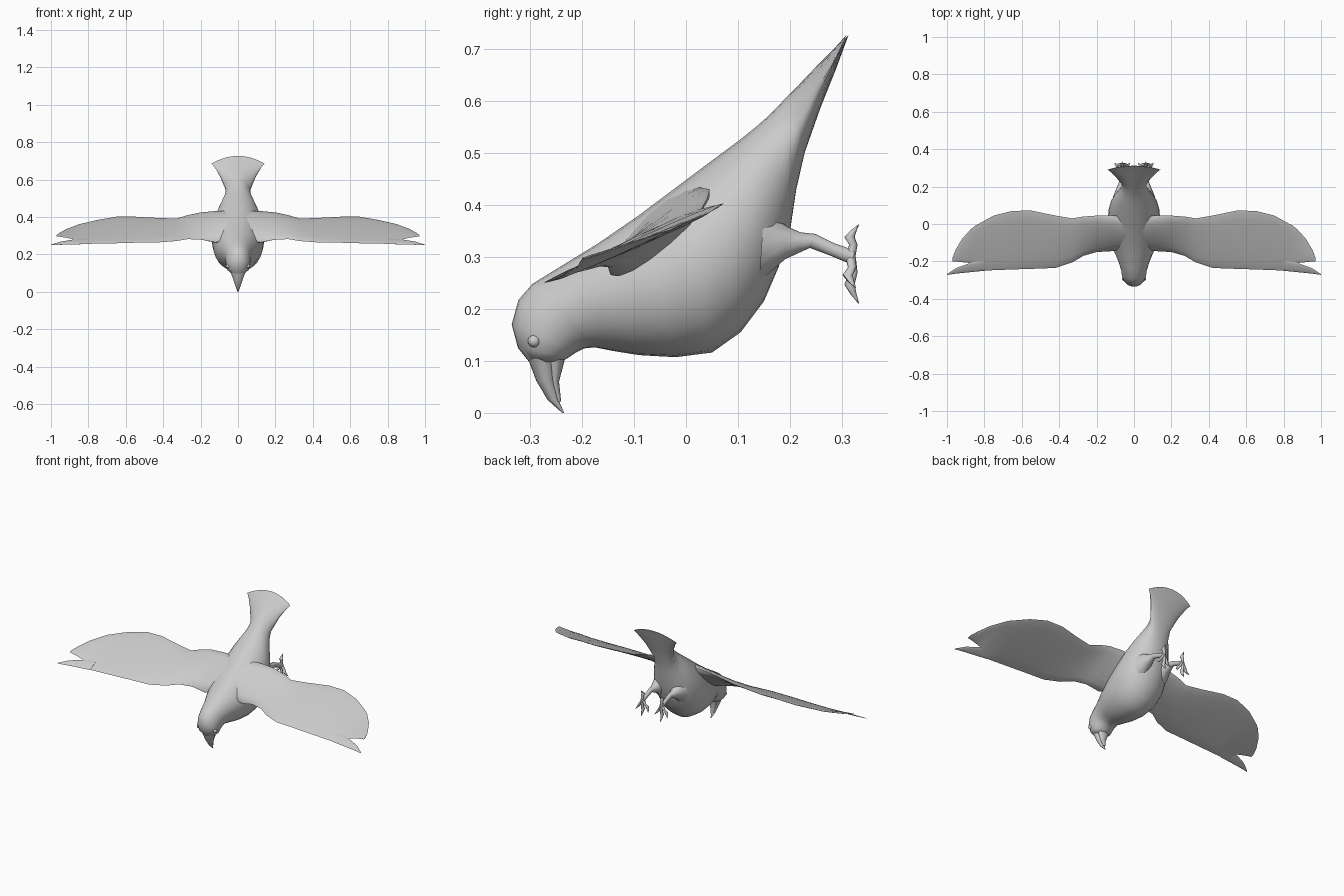
import bpy
import bmesh
import math
from mathutils import Vector

cube = bpy.data.objects.get("Cube")
if cube:
    bpy.data.objects.remove(cube, do_unlink=True)

grey = bpy.data.materials.new("plain_grey")
grey.use_nodes = True
colour = (0.6, 0.6, 0.6, 1)
grey.diffuse_color = colour
grey.node_tree.nodes["Principled BSDF"].inputs["Base Color"].default_value = colour


def ring(centre, u, v, sides):
    """Ellipse of points around a centre with half axes u and v."""
    turns = [math.tau * i / sides for i in range(sides)]
    return [centre + u * math.cos(a) + v * math.sin(a) for a in turns]


def side_ring(top, bottom, half_width, x=0, sides=20):
    """Ellipse between two points of the side outline, given as (y, z)."""
    a, b = Vector((x, *top)), Vector((x, *bottom))
    return ring((a + b) / 2, Vector((half_width, 0, 0)), (a - b) / 2, sides)


def loft(name, rings, angle=50):
    """Skin a list of rings, closing both ends."""
    bm = bmesh.new()
    loops = [[bm.verts.new(p) for p in r] for r in rings]
    n = len(loops[0])
    for a, b in zip(loops, loops[1:]):
        for i in range(n):
            j = (i + 1) % n
            bm.faces.new((a[i], a[j], b[j], b[i]))
    bm.faces.new(loops[0])
    bm.faces.new(loops[-1])
    bmesh.ops.recalc_face_normals(bm, faces=bm.faces)
    mesh = bpy.data.meshes.new(name)
    bm.to_mesh(mesh)
    bm.free()
    obj = bpy.data.objects.new(name, mesh)
    bpy.context.collection.objects.link(obj)
    finish(obj, angle)


def finish(obj, angle=50):
    obj.data.materials.append(grey)
    bpy.ops.object.select_all(action="DESELECT")
    obj.select_set(True)
    bpy.context.view_layer.objects.active = obj
    bpy.ops.object.shade_smooth_by_angle(angle=math.radians(angle))


# Head, body and tail: upper outline, lower outline, half width
outline = [
    ((-.300, .096), (-.236, .100), .035),
    ((-.323, .125), (-.225, .107), .055),
    ((-.335, .170), (-.210, .117), .063),
    ((-.322, .217), (-.195, .124), .067),
    ((-.295, .248), (-.175, .126), .070),
    ((-.240, .282), (-.140, .119), .085),
    ((-.170, .325), (-.090, .111), .112),
    ((-.090, .380), (-.020, .107), .132),
    ((-.010, .440), (.050, .116), .140),
    ((.050, .485), (.105, .155), .136),
    ((.100, .522), (.150, .215), .122),
    ((.135, .550), (.178, .280), .102),
    ((.160, .572), (.200, .350), .082),
    ((.185, .598), (.212, .430), .067),
    ((.205, .618), (.228, .500), .068),
    ((.245, .660), (.258, .585), .097),
    ((.282, .697), (.288, .660), .125),
    ((.309, .727), (.312, .725), .142),
]
body = [side_ring(*o, sides=28) for o in outline]
for amount, r in ((.8, body[-2]), (2, body[-1])):
    for p in r:
        drop = amount * p.x ** 2
        p.y -= drop * .5
        p.z -= drop
loft("body", body)

# Beak halves
loft("upper_beak", [side_ring(*o) for o in (
    ((-.304, .105), (-.252, .110), .040),
    ((-.288, .062), (-.251, .062), .024),
    ((-.266, .025), (-.245, .025), .012),
    ((-.238, 0), (-.234, 0), .002))])
loft("lower_beak", [side_ring(*o) for o in (
    ((-.270, .105), (-.233, .102), .032),
    ((-.262, .062), (-.244, .060), .017),
    ((-.248, .022), (-.240, .022), .007))])

# Wings: x, leading edge, trailing edge, thickness
wing = [
    (.03, (-.13, .28), (.04, .43), .080),
    (.12, (-.145, .265), (.045, .43), .060),
    (.20, (-.15, .28), (.045, .425), .035),
    (.27, (-.17, .282), (.04, .41), .024),
    (.33, (-.205, .272), (.03, .392), .018),
    (.42, (-.235, .265), (.045, .395), .017),
    (.55, (-.24, .263), (.072, .402), .016),
    (.65, (-.243, .26), (.07, .402), .014),
    (.75, (-.247, .258), (.045, .385), .012),
    (.85, (-.25, .256), (-.01, .362), .010),
    (.875, (-.208, .28), (-.03, .352), .008),
    (.92, (-.204, .29), (-.08, .335), .006),
    (.955, (-.20, .295), (-.14, .315), .005),
    (.97, (-.20, .297), (-.18, .303), .003),
]
tip_feather = [
    (.80, (-.25, .256), (-.19, .285), .008),
    (.88, (-.258, .254), (-.21, .28), .007),
    (.95, (-.265, .252), (-.235, .268), .005),
    (1.0, (-.272, .25), (-.268, .253), .002),
]


def wing_rings(stations, side):
    rings = []
    for x, lead, trail, thick in stations:
        a, b = Vector((side * x, *lead)), Vector((side * x, *trail))
        chord = (b - a) / 2
        up = Vector((0, -chord.z, chord.y)).normalized() * thick / 2
        rings.append(ring((a + b) / 2, chord, up, 16))
    return rings


# Toe tips relative to the foot: x, y, z
toes = {"inner": (-.042, .010, -.062), "middle": (0, .016, -.092),
        "outer": (.042, .010, -.062), "hind": (0, .016, .060)}

for label, s in (("left", 1), ("right", -1)):
    loft(label + "_wing", wing_rings(wing, s))
    loft(label + "_tip_feather", wing_rings(tip_feather, s))

    # Leg
    loft(label + "_leg", [side_ring(t, b, w, s * .063, 12) for t, b, w in (
        ((.150, .390), (.140, .250), .050),
        ((.195, .358), (.190, .295), .030),
        ((.220, .347), (.218, .308), .019),
        ((.248, .344), (.238, .317), .013),
        ((.285, .326), (.278, .302), .010),
        ((.325, .312), (.318, .285), .012))])

    # Toes, thick at the knuckle and pointed at the claw
    foot = Vector((s * .063, .316, .302))
    for toe, tip in toes.items():
        reach = Vector((s * tip[0], tip[1], tip[2]))
        rings = []
        for t, r in ((0, .010), (.35, .008), (.6, .010), (.8, .006), (1, .001)):
            c = foot + reach * t
            c.y -= .012 * math.sin(math.pi * t) * (t > .5)
            rings.append(ring(c, Vector((r, 0, 0)), Vector((0, r, 0)), 8))
        loft(f"{label}_{toe}_toe", rings)

    # Eye
    bpy.ops.mesh.primitive_uv_sphere_add(
        segments=16, ring_count=8, radius=.012, location=(s * .053, -.292, .138))
    eye = bpy.context.object
    eye.name = label + "_eye"
    finish(eye)
